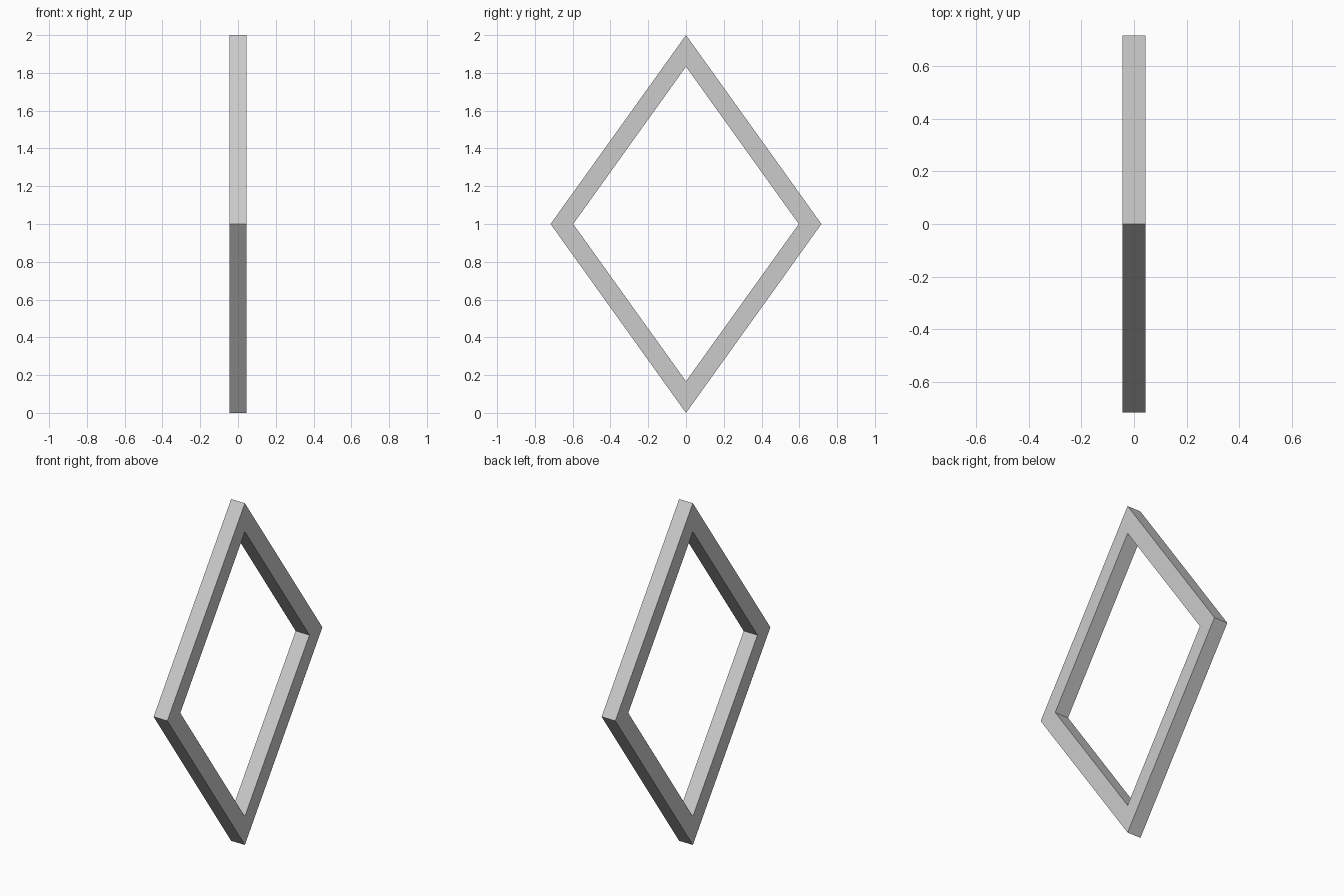
import bpy, bmesh

if "Cube" in bpy.data.objects:
    bpy.data.objects.remove(bpy.data.objects["Cube"])

HALF_Y, HALF_Z = 0.717, 1.0   # outer rhombus half-diagonals
INNER = 0.833                 # opening size relative to the outline
HALF_X = 0.0445               # half thickness


def diamond(bm, scale):
    """Four corners of a rhombus on the back plane of the frame."""
    corners = [(HALF_Y, 0), (0, HALF_Z), (-HALF_Y, 0), (0, -HALF_Z)]
    return [bm.verts.new((-HALF_X, y * scale, 1 + z * scale)) for y, z in corners]


# Flat mitred ring between the outline and the opening
bm = bmesh.new()
outer, inner = diamond(bm, 1), diamond(bm, INNER)
for i in range(4):
    j = (i + 1) % 4
    bm.faces.new((outer[i], outer[j], inner[j], inner[i]))

# Extrude the ring through its thickness
ring = bmesh.ops.extrude_face_region(bm, geom=bm.faces[:], use_keep_orig=True)
moved = [v for v in ring["geom"] if isinstance(v, bmesh.types.BMVert)]
bmesh.ops.translate(bm, verts=moved, vec=(2 * HALF_X, 0, 0))
bmesh.ops.recalc_face_normals(bm, faces=bm.faces[:])

mesh = bpy.data.meshes.new("diamond_frame")
bm.to_mesh(mesh)
bm.free()
bpy.context.collection.objects.link(bpy.data.objects.new("diamond_frame", mesh))
